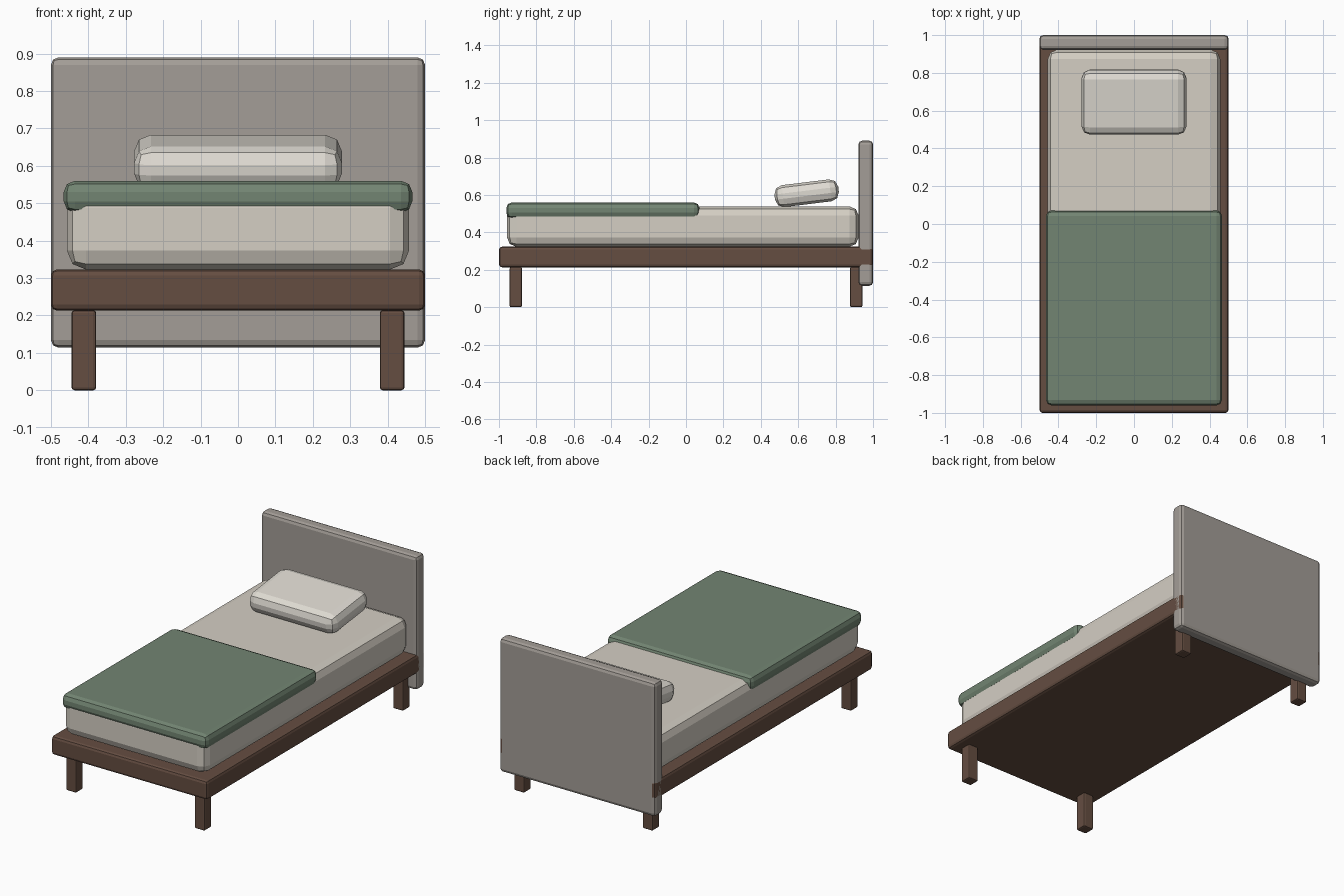
import bpy
from math import radians

if "Cube" in bpy.data.objects:
    bpy.data.objects.remove(bpy.data.objects["Cube"])


def material(name, rgb):
    m = bpy.data.materials.new(name)
    m.diffuse_color = (*rgb, 1)
    m.use_nodes = True
    m.node_tree.nodes["Principled BSDF"].inputs["Base Color"].default_value = m.diffuse_color
    return m


WOOD = material("dark_wood", (0.13, 0.075, 0.053))
FABRIC = material("grey_fabric", (0.37, 0.34, 0.31))
LINEN = material("linen", (0.66, 0.62, 0.55))
PILLOW = material("pillow_cotton", (0.74, 0.71, 0.65))
GREEN = material("green_blanket", (0.17, 0.235, 0.17))


def box(name, x, y, z, bevel, mat, segments=2, tilt=0):
    """Bevelled box from (min, max) ranges, optionally tilted about x."""
    centre = [(a + b) / 2 for a, b in (x, y, z)]
    bpy.ops.mesh.primitive_cube_add(size=1, location=centre)
    ob = bpy.context.object
    ob.name = name
    ob.scale = [b - a for a, b in (x, y, z)]
    bpy.ops.object.transform_apply(location=False, rotation=False, scale=True)
    ob.rotation_euler.x = radians(tilt)
    mod = ob.modifiers.new("bevel", 'BEVEL')
    mod.width = bevel
    mod.segments = segments
    ob.data.materials.append(mat)
    return ob


# Frame and headboard
box("bed_frame", (-0.5, 0.5), (-1, 0.999), (0.213, 0.323), 0.016, WOOD)
box("headboard", (-0.5, 0.5), (0.922, 1), (0.114, 0.89), 0.02, FABRIC)

# Four legs
for xs, side in ((-1, "left"), (1, "right")):
    for ys, end in ((-1, "front"), (1, "back")):
        cx, cy = xs * 0.412, ys * 0.91
        box(f"{end}_{side}_leg", (cx - 0.033, cx + 0.033),
            (cy - 0.033, cy + 0.033), (0, 0.214), 0.008, WOOD)

# Bedding
box("mattress", (-0.457, 0.457), (-0.957, 0.923), (0.323, 0.539), 0.05, LINEN)
box("blanket", (-0.466, 0.466), (-0.961, 0.072), (0.475, 0.56), 0.03, GREEN)
box("pillow", (-0.278, 0.278), (0.473, 0.817), (0.55, 0.668), 0.045, PILLOW, tilt=7)
